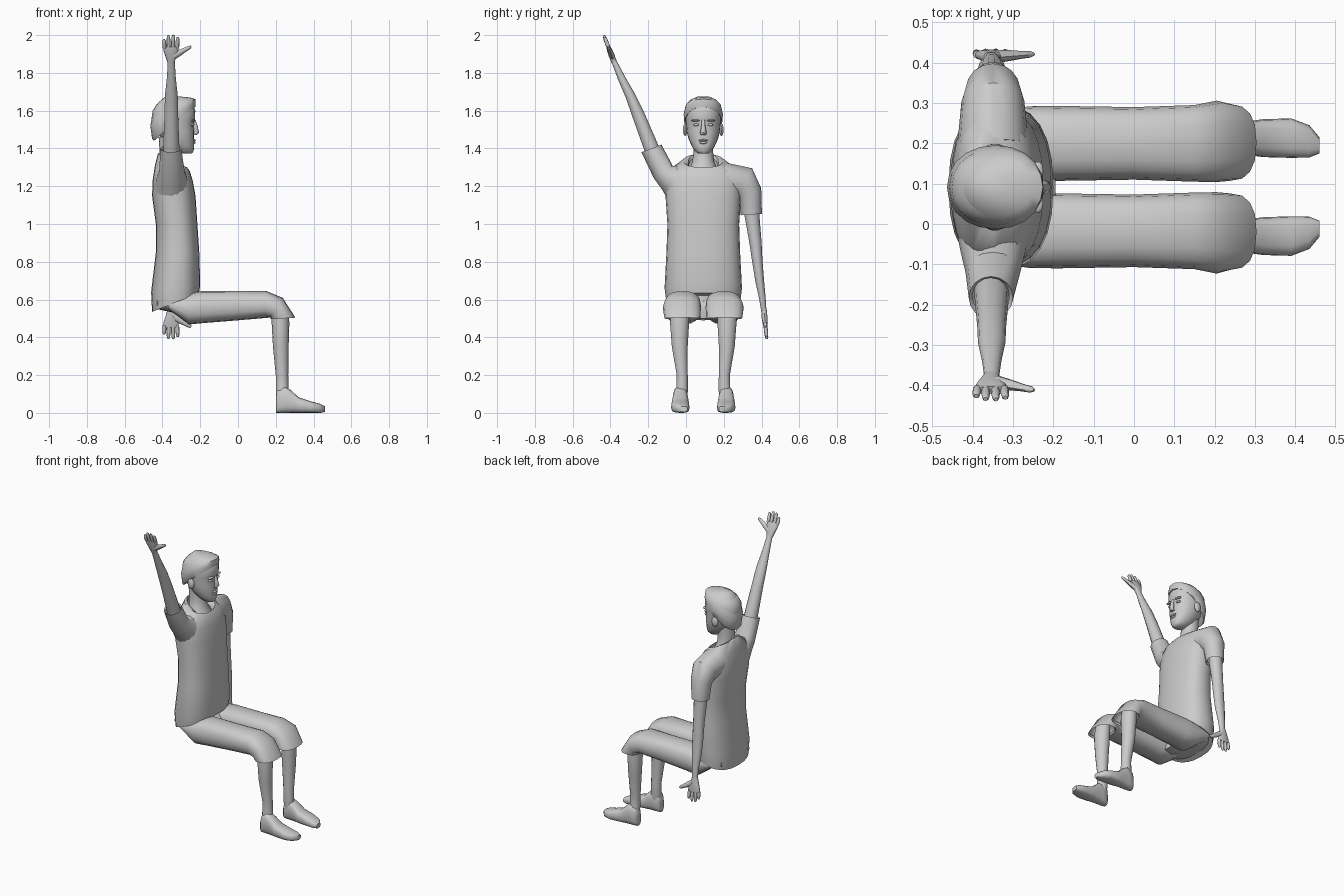
import bpy, math
from mathutils import Vector as V

MID = 0.0915  # body centre plane in y (the figure faces +x)
grey = bpy.data.materials.new("plain_grey")
grey.diffuse_color = (0.6, 0.6, 0.6, 1)


def finish(name, verts, faces, angle=50):
    me = bpy.data.meshes.new(name)
    me.from_pydata([tuple(v) for v in verts], [], faces)
    me.materials.append(grey)
    ob = bpy.data.objects.new(name, me)
    bpy.context.collection.objects.link(ob)
    bpy.ops.object.select_all(action='DESELECT')
    ob.select_set(True)
    bpy.context.view_layer.objects.active = ob
    bpy.ops.object.mode_set(mode='EDIT')
    bpy.ops.mesh.select_all(action='SELECT')
    bpy.ops.mesh.normals_make_consistent(inside=False)
    bpy.ops.object.mode_set(mode='OBJECT')
    bpy.ops.object.shade_smooth_by_angle(angle=math.radians(angle))
    return ob


def loft(name, rings, n=16, p=2.0, caps=(True, True)):
    """Skin through rings of (centre, half axis u, half axis v)."""
    verts, faces = [], []
    for c, u, v in rings:
        for i in range(n):
            a = 2 * math.pi * i / n
            cs, sn = math.cos(a), math.sin(a)
            cu = math.copysign(abs(cs) ** (2 / p), cs)
            sv = math.copysign(abs(sn) ** (2 / p), sn)
            verts.append(V(c) + V(u) * cu + V(v) * sv)
    for r in range(len(rings) - 1):
        for i in range(n):
            j = (i + 1) % n
            faces.append((r * n + i, r * n + j, (r + 1) * n + j, (r + 1) * n + i))
    if caps[0]:
        faces.append(tuple(range(n)))
    if caps[1]:
        faces.append(tuple(range((len(rings) - 1) * n, len(rings) * n)))
    return finish(name, verts, faces)


def level(z, x0, x1, hy, y=MID, tilt=0.0):
    """Ring around a vertical part; tilt raises its front edge."""
    return ((x0 + x1) / 2, y, z), ((x1 - x0) / 2, 0, tilt), (0, hy, 0)


def upright(x, z0, z1, hy, y):
    """Ring around a part that runs along x."""
    return (x, y, (z0 + z1) / 2), (0, hy, 0), (0, 0, (z1 - z0) / 2)


def blob(name, c, r):
    rings = []
    for k in range(7):
        t = math.pi * (0.04 + 0.92 * k / 6)
        s = math.sin(t)
        rings.append(((c[0], c[1], c[2] - r[2] * math.cos(t)), (r[0] * s, 0, 0), (0, r[1] * s, 0)))
    return loft(name, rings, 10)


# Shirt: open slanted neckline, hem lower at the back
loft("shirt", [
    level(0.585, -0.455, -0.205, 0.195, tilt=0.05),
    level(0.66, -0.46, -0.20, 0.205, tilt=0.02),
    level(0.85, -0.435, -0.205, 0.195),
    level(1.00, -0.435, -0.215, 0.19),
    level(1.15, -0.455, -0.225, 0.20),
    level(1.23, -0.452, -0.24, 0.20),
    level(1.295, -0.44, -0.255, 0.17, tilt=-0.015),
    level(1.335, -0.425, -0.27, 0.105, tilt=-0.035),
    level(1.325, -0.42, -0.27, 0.08, tilt=-0.05),
    level(1.305, -0.415, -0.275, 0.076, tilt=-0.05),
], 24, 2.4, (True, False))

# Sleeves, one hanging and one raised
loft("hanging_sleeve", [
    ((-0.35, 0.20, 1.235), (0.088, 0, 0), (0, 0.01, 0.09)),
    ((-0.35, 0.305, 1.22), (0.078, 0, 0), (0, 0.045, 0.075)),
    ((-0.35, 0.338, 1.16), (0.066, 0, 0), (0, 0.06, 0.03)),
    ((-0.35, 0.346, 1.05), (0.055, 0, 0), (0, 0.056, 0.004)),
    ((-0.35, 0.346, 1.06), (0.046, 0, 0), (0, 0.046, 0.004)),
], 16, 2, (True, False))
loft("raised_sleeve", [
    ((-0.35, -0.02, 1.20), (0.09, 0, 0), (0, 0.06, 0.10)),
    ((-0.35, -0.07, 1.245), (0.08, 0, 0), (0, 0.055, 0.065)),
    ((-0.35, -0.12, 1.275), (0.068, 0, 0), (0, 0.05, 0.033)),
    ((-0.355, -0.183, 1.40), (0.055, 0, 0), (0, 0.053, 0.02)),
    ((-0.355, -0.179, 1.39), (0.046, 0, 0), (0, 0.045, 0.017)),
], 16, 2, (True, False))


# Arms: points of (y, z, half width in x, half thickness)
def arm(name, pts, d):
    n = V((0, -d[2], d[1])).normalized()
    loft(name, [((-0.353, y, z), (rx, 0, 0), n * t) for y, z, rx, t in pts], 14)


def hand(name, wrist, d):
    """Palm, four fingers and a thumb towards the front."""
    w, d, x = V(wrist), V(d).normalized(), V((1, 0, 0))
    n = d.cross(x)
    loft(name + "_palm", [(w + d * a + x * b, x * r, n * t) for a, b, r, t in (
        (-0.01, 0, 0.018, 0.015), (0.03, 0, 0.030, 0.015),
        (0.06, 0, 0.040, 0.014), (0.085, 0, 0.040, 0.010))], 12, 2.6)
    for k, (off, ln) in enumerate(((-0.034, 0.045), (-0.012, 0.066), (0.011, 0.068), (0.033, 0.057))):
        base = w + d * 0.075 + x * off
        way = d + x * off * 1.5
        loft(f"{name}_finger_{k + 1}", [(base + way * ln * s, x * r, n * r) for s, r in (
            (0, 0.0105), (0.55, 0.0105), (0.9, 0.009), (1.08, 0.005))], 8)
    tw = (x * 0.85 + d * 0.5).normalized()
    side = n.cross(tw)
    base = w + d * 0.028 + x * 0.012
    loft(name + "_thumb", [(base + tw * s, side * r, n * r * 0.8) for s, r in (
        (0, 0.021), (0.04, 0.017), (0.075, 0.012), (0.10, 0.010), (0.11, 0.005))], 8)


down, up = (0, 0.10, -1), (0, -0.36, 0.93)
arm("hanging_arm", [(0.346, 1.12, 0.043, 0.043), (0.350, 1.04, 0.042, 0.040),
                    (0.368, 0.90, 0.036, 0.033), (0.378, 0.80, 0.036, 0.028),
                    (0.390, 0.70, 0.033, 0.024), (0.404, 0.61, 0.023, 0.018),
                    (0.413, 0.53, 0.018, 0.014)], down)
hand("hanging_hand", (-0.355, 0.413, 0.538), down)
arm("raised_arm", [(-0.155, 1.33, 0.043, 0.04), (-0.190, 1.42, 0.042, 0.04),
                   (-0.253, 1.58, 0.036, 0.034), (-0.295, 1.68, 0.034, 0.027),
                   (-0.340, 1.77, 0.024, 0.021), (-0.383, 1.865, 0.018, 0.014)], up)
hand("raised_hand", (-0.355, -0.382, 1.862), up)

# Neck and head
loft("neck", [level(1.25, -0.43, -0.265, 0.09), level(1.29, -0.42, -0.285, 0.075),
              level(1.33, -0.415, -0.305, 0.058), level(1.38, -0.415, -0.31, 0.052),
              level(1.46, -0.42, -0.31, 0.055)])
loft("head", [level(1.372, -0.31, -0.245, 0.026), level(1.385, -0.33, -0.235, 0.042),
              level(1.41, -0.37, -0.232, 0.060), level(1.45, -0.40, -0.233, 0.078),
              level(1.49, -0.435, -0.232, 0.088), level(1.525, -0.452, -0.235, 0.092),
              level(1.555, -0.458, -0.228, 0.095), level(1.60, -0.452, -0.226, 0.095),
              level(1.635, -0.43, -0.24, 0.082), level(1.66, -0.39, -0.28, 0.05)], 20, 2.2)
loft("hair", [level(1.53, -0.445, -0.238, 0.094, tilt=0.09),
              level(1.535, -0.455, -0.226, 0.100, tilt=0.085),
              level(1.58, -0.464, -0.224, 0.104, tilt=0.06),
              level(1.625, -0.452, -0.226, 0.094, tilt=0.036),
              level(1.657, -0.42, -0.25, 0.066, tilt=0.012),
              level(1.675, -0.385, -0.305, 0.03, tilt=0)], 20, 2.1)
loft("nose", [((-0.232, MID, 1.55), (0.008, 0, 0), (0, 0.009, 0)),
              ((-0.225, MID, 1.515), (0.012, 0, 0), (0, 0.011, 0)),
              ((-0.220, MID, 1.485), (0.014, 0, 0), (0, 0.017, 0)),
              ((-0.228, MID, 1.472), (0.011, 0, 0), (0, 0.015, 0))], 8)
blob("upper_lip", (-0.233, MID, 1.443), (0.010, 0.026, 0.006))
blob("lower_lip", (-0.234, MID, 1.431), (0.010, 0.022, 0.007))
for side, s in (("right", -1), ("left", 1)):
    blob(side + "_eye", (-0.243, MID + s * 0.038, 1.525), (0.012, 0.016, 0.007))
    blob(side + "_brow", (-0.238, MID + s * 0.04, 1.548), (0.013, 0.024, 0.006))
    blob(side + "_ear", (-0.345, MID + s * 0.096, 1.50), (0.024, 0.012, 0.034))

    # Shorts leg with an open slanted cuff over the knee
    y = MID + s * 0.1085
    loft(side + "_shorts_leg", [
        upright(-0.37, 0.55, 0.60, 0.075, y), upright(-0.26, 0.468, 0.635, 0.092, y),
        upright(-0.19, 0.475, 0.645, 0.093, y), upright(0.0, 0.49, 0.645, 0.090, y),
        upright(0.15, 0.503, 0.645, 0.095, y),
        ((0.205, y + s * 0.005, 0.557), (0, 0.101, 0), (0.032, 0, 0.052)),
        ((0.238, y + s * 0.002, 0.500), (0, 0.095, 0), (0.066, 0, 0.004)),
        ((0.236, y + s * 0.002, 0.512), (0, 0.085, 0), (0.056, 0, 0.004)),
    ], 16, 2.5, (True, False))

    # Shin and shoe
    y = MID + s * 0.1215
    loft(side + "_shin", [
        level(0.57, 0.18, 0.26, 0.05, y), level(0.48, 0.178, 0.272, 0.052, y + s * 0.004),
        level(0.35, 0.185, 0.268, 0.043, y + s * 0.003), level(0.20, 0.20, 0.266, 0.030, y - s * 0.01),
        level(0.13, 0.20, 0.268, 0.032, y - s * 0.01), level(0.06, 0.205, 0.27, 0.035, y)], 14)
    loft(side + "_shoe", [
        upright(0.200, 0.0, 0.09, 0.022, y), upright(0.212, 0.0, 0.12, 0.034, y),
        upright(0.245, 0.0, 0.14, 0.039, y), upright(0.278, 0.0, 0.122, 0.041, y),
        upright(0.32, 0.0, 0.083, 0.047, y), upright(0.39, 0.0, 0.060, 0.049, y),
        upright(0.435, 0.0, 0.048, 0.040, y - s * 0.008),
        upright(0.460, 0.005, 0.035, 0.020, y - s * 0.018)], 16, 2.8)

# Seat of the shorts, joining both legs under the shirt
loft("shorts_seat", [upright(-0.43, 0.55, 0.62, 0.15, MID), upright(-0.34, 0.53, 0.64, 0.18, MID),
                     upright(-0.25, 0.49, 0.63, 0.17, MID), upright(-0.195, 0.50, 0.59, 0.06, MID)], 16, 2.6)
